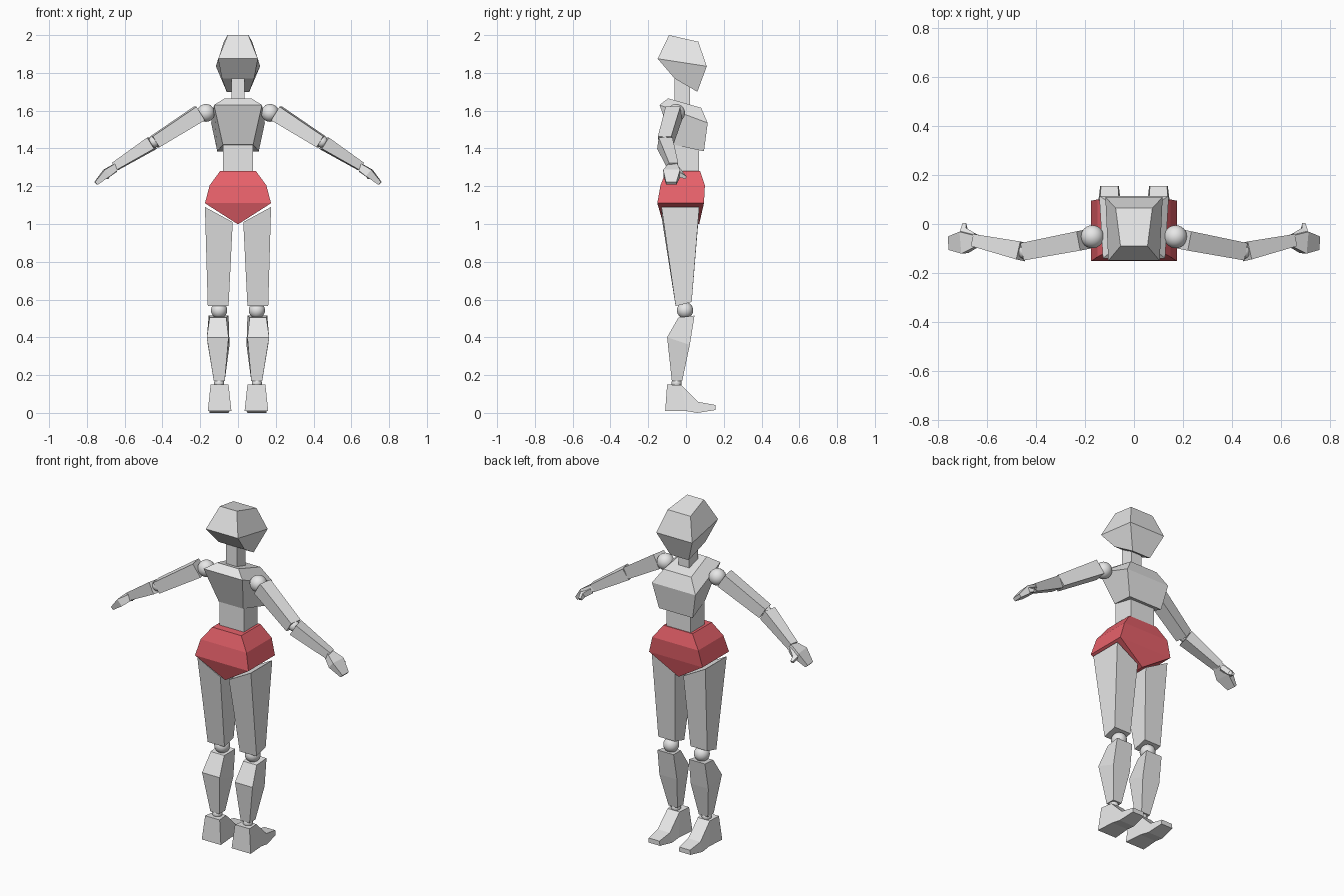
import bpy, bmesh
from mathutils import Vector

if "Cube" in bpy.data.objects:
    bpy.data.objects.remove(bpy.data.objects["Cube"], do_unlink=True)


def material(name, color):
    mat = bpy.data.materials.new(name)
    mat.use_nodes = True
    mat.diffuse_color = color
    mat.node_tree.nodes["Principled BSDF"].inputs["Base Color"].default_value = color
    return mat


GREY = material("light grey", (0.8, 0.8, 0.8, 1))
RED = material("soft red", (0.8, 0.12, 0.145, 1))


def finish(name, bm, mat, smooth=False):
    bmesh.ops.recalc_face_normals(bm, faces=bm.faces)
    mesh = bpy.data.meshes.new(name)
    bm.to_mesh(mesh)
    bm.free()
    mesh.materials.append(mat)
    for p in mesh.polygons:
        p.use_smooth = smooth
    obj = bpy.data.objects.new(name, mesh)
    bpy.context.collection.objects.link(obj)


def loft(name, rings, mat=GREY):
    """Skin a list of four-cornered rings and cap both ends."""
    bm = bmesh.new()
    loops = [[bm.verts.new(p) for p in ring] for ring in rings]
    for a, b in zip(loops, loops[1:]):
        for i in range(4):
            j = (i + 1) % 4
            bm.faces.new((a[i], a[j], b[j], b[i]))
    bm.faces.new(loops[0])
    bm.faces.new(loops[-1])
    finish(name, bm, mat)


def edge_ring(back, front, side=1):
    """Ring from two crosswise edges, each given as (y, z, x0, x1)."""
    (y0, z0, a, b), (y1, z1, c, d) = back, front
    return [(side * a, y0, z0), (side * b, y0, z0),
            (side * d, y1, z1), (side * c, y1, z1)]


def centred(back, front):
    """Ring symmetric about x = 0; edges given as (y, z, half width)."""
    return edge_ring(*[(y, z, -w, w) for y, z, w in (back, front)])


def limb(name, stations, side):
    """Tapered box along a path; stations are (centre, width, thickness)."""
    pts = [Vector((side * c[0], c[1], c[2])) for c, w, t in stations]
    rings = []
    for i, (c, w, t) in enumerate(stations):
        d = (pts[min(i + 1, len(pts) - 1)] - pts[max(i - 1, 0)]).normalized()
        across = d.cross(Vector((0, 0, 1))).normalized()
        up = across.cross(d)
        rings.append([pts[i] + across * (u * w / 2) + up * (v * t / 2)
                      for u, v in ((-1, -1), (1, -1), (1, 1), (-1, 1))])
    loft(name, rings)


def ball(name, centre, radius):
    bm = bmesh.new()
    bmesh.ops.create_uvsphere(bm, u_segments=24, v_segments=16, radius=radius)
    bmesh.ops.translate(bm, verts=bm.verts, vec=centre)
    finish(name, bm, GREY, True)


# Head, neck and torso
loft("head", [
    centred((-0.06, 1.77, 0.085), (0.06, 1.70, 0.06)),
    centred((-0.15, 1.875, 0.105), (0.11, 1.835, 0.117)),
    centred((-0.09, 2.0, 0.055), (0.065, 1.965, 0.075))])
loft("neck", [
    centred((-0.06, 1.6, 0.035), (0.02, 1.6, 0.035)),
    centred((-0.06, 1.8, 0.035), (0.02, 1.8, 0.035))])
loft("chest", [
    centred((-0.065, 1.42, 0.08), (0.095, 1.385, 0.11)),
    centred((-0.14, 1.63, 0.127), (0.115, 1.535, 0.142)),
    centred((-0.095, 1.665, 0.07), (0.08, 1.615, 0.09))])
loft("waist", [
    centred((-0.06, 1.26, 0.08), (0.07, 1.26, 0.08)),
    centred((-0.06, 1.45, 0.08), (0.07, 1.43, 0.08))])

# Pelvis with a ridge between the legs
loft("pelvis", [
    centred((-0.12, 1.0, 0.003), (0.07, 1.0, 0.003)),
    centred((-0.152, 1.11, 0.175), (0.095, 1.11, 0.175)),
    centred((-0.135, 1.205, 0.15), (0.1, 1.205, 0.15)),
    centred((-0.105, 1.28, 0.095), (0.075, 1.28, 0.095))], RED)

for label, s in (("left", 1), ("right", -1)):
    # Leg: the thigh top slopes down toward the crotch
    thigh_top = [(s * x, y, z) for x, y, z in (
        (0.028, -0.125, 1.01), (0.175, -0.13, 1.09),
        (0.175, 0.07, 1.09), (0.028, 0.065, 1.01))]
    loft(label + "_thigh", [
        edge_ring((-0.055, 0.565, 0.05, 0.16), (0.03, 0.587, 0.05, 0.16), s),
        thigh_top])
    ball(label + "_knee", (s * 0.1, -0.005, 0.543), 0.043)
    loft(label + "_shin", [
        edge_ring((-0.075, 0.17, 0.07, 0.128), (-0.02, 0.17, 0.07, 0.128), s),
        edge_ring((-0.1, 0.4, 0.05, 0.165), (0.02, 0.36, 0.045, 0.16), s),
        edge_ring((-0.04, 0.505, 0.062, 0.15), (0.045, 0.515, 0.05, 0.155), s)])
    ball(label + "_ankle", (s * 0.1, -0.05, 0.157), 0.027)
    loft(label + "_foot", [
        edge_ring((-0.11, 0.01, 0.035, 0.16), (-0.1, 0.15, 0.05, 0.145), s),
        edge_ring((0.0, 0.01, 0.045, 0.152), (-0.025, 0.147, 0.06, 0.138), s),
        edge_ring((0.06, 0.0, 0.05, 0.15), (0.065, 0.058, 0.06, 0.14), s),
        edge_ring((0.155, 0.015, 0.062, 0.138), (0.155, 0.042, 0.065, 0.135), s)])

    # Arm
    ball(label + "_shoulder", (s * 0.17, -0.052, 1.588), 0.047)
    limb(label + "_upper_arm", [
        ((0.205, -0.065, 1.585), 0.08, 0.085),
        ((0.44, -0.11, 1.435), 0.072, 0.068)], s)
    ball(label + "_elbow", (s * 0.445, -0.112, 1.435), 0.031)
    limb(label + "_forearm", [
        ((0.455, -0.112, 1.428), 0.075, 0.07),
        ((0.65, -0.068, 1.305), 0.05, 0.045)], s)
    limb(label + "_hand", [
        ((0.64, -0.068, 1.307), 0.045, 0.035),
        ((0.695, -0.075, 1.27), 0.09, 0.045),
        ((0.752, -0.078, 1.215), 0.055, 0.02)], s)
    limb(label + "_thumb", [
        ((0.655, -0.055, 1.29), 0.035, 0.03),
        ((0.695, -0.03, 1.262), 0.03, 0.028),
        ((0.693, 0.0, 1.245), 0.015, 0.015)], s)
